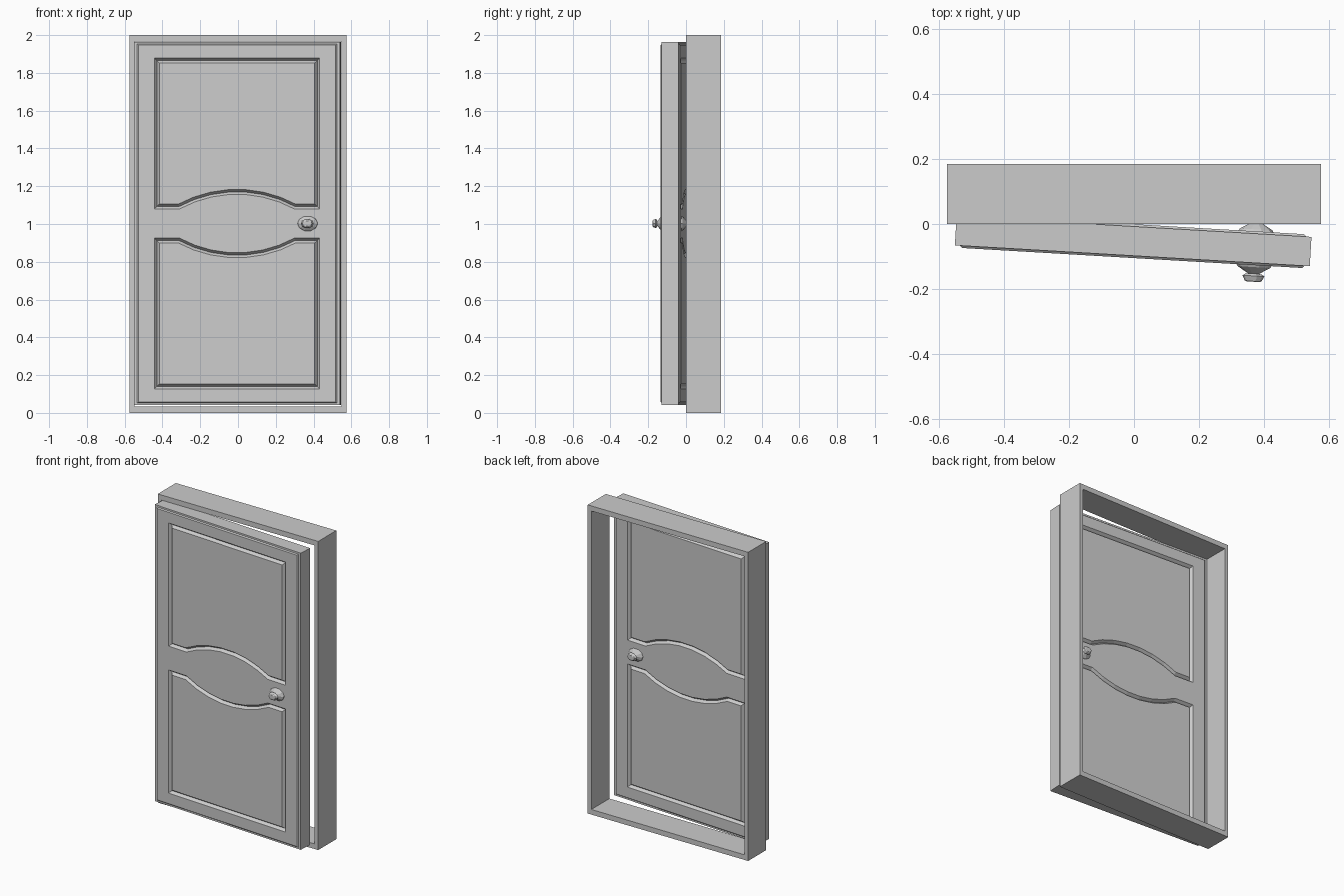
import bpy, bmesh, math
from mathutils import Vector

if "Cube" in bpy.data.objects:
    bpy.data.objects.remove(bpy.data.objects["Cube"], do_unlink=True)

grey = bpy.data.materials.new("plain_grey")
GREY = (0.6, 0.6, 0.6, 1)
grey.use_nodes = True
grey.diffuse_color = GREY
grey.node_tree.nodes["Principled BSDF"].inputs["Base Color"].default_value = GREY


def loop(bm, points, y):
    """Closed ring of vertices from (x, z) points at depth y."""
    return [bm.verts.new((x, y, z)) for x, z in points]


def bridge(bm, a, b):
    for i in range(len(a)):
        j = (i + 1) % len(a)
        bm.faces.new((a[i], a[j], b[j], b[i]))


def rect(hx, hz):
    return [(-hx, -hz), (hx, -hz), (hx, hz), (-hx, hz)]


def inset(points, d):
    """Mitred inward offset of a counter-clockwise outline."""
    out = []
    for i, p in enumerate(points):
        p, a, b = Vector(p), Vector(points[i - 1]), Vector(points[(i + 1) % len(points)])
        n1, n2 = [Vector((-e.y, e.x)).normalized() for e in (p - a, b - p)]
        out.append(tuple(p + (n1 + n2) * d / (1 + n1.dot(n2))))
    return out


def finish(bm, name, location=(0, 0, 0), angle=0):
    bmesh.ops.recalc_face_normals(bm, faces=bm.faces[:])
    mesh = bpy.data.meshes.new(name)
    bm.to_mesh(mesh)
    bm.free()
    mesh.materials.append(grey)
    ob = bpy.data.objects.new(name, mesh)
    ob.location = location
    ob.rotation_euler.z = angle
    bpy.context.collection.objects.link(ob)
    return ob


# Door frame: hollow rectangle
bm = bmesh.new()
rings = [loop(bm, rect(hx, hz), y) for hx, hz, y in
         ((0.575, 1, 0), (0.575, 1, 0.185), (0.549, 0.967, 0.185), (0.549, 0.967, 0))]
for i in range(4):
    bridge(bm, rings[i - 1], rings[i])
finish(bm, "door_frame", (0, 0, 1))

# Door pose: slightly ajar, hinged on the right
PLACE, SWING = (-0.0025, -0.0525, 1.0025), -0.0587
HALF, FACE = 0.045, 0.052

# Panel outline: rectangle with an arched lower edge
W, LOW, TOP, CHORD, SAG, STEPS = 0.438, 0.077, 0.875, 0.305, 0.078, 7
radius = (CHORD ** 2 + SAG ** 2) / (2 * SAG)
sweep = math.asin(CHORD / radius)
arch = []
for i in range(STEPS + 1):
    t = sweep * (2 * i / STEPS - 1)
    arch.append((radius * math.sin(t), LOW + SAG - radius * (1 - math.cos(t))))
upper = [(-W, LOW)] + arch + [(W, LOW), (W, TOP), (-W, TOP)]
lower = [(x, -z) for x, z in reversed(upper)]

# Door leaf: edge band, raised field and grooved panels on both sides
bm = bmesh.new()
edges = []
for side in (-1, 1):
    body = loop(bm, rect(0.546, 0.961), side * HALF)
    base = loop(bm, rect(0.53, 0.95), side * HALF)
    field = loop(bm, rect(0.523, 0.944), side * FACE)
    bridge(bm, body, base)
    bridge(bm, base, field)
    edges.append(body)
    borders = [field]
    for outline in (upper, lower):
        outer = loop(bm, outline, side * FACE)
        groove = loop(bm, inset(outline, 0.013), side * (FACE - 0.018))
        inner = loop(bm, inset(outline, 0.026), side * FACE)
        bridge(bm, outer, groove)
        bridge(bm, groove, inner)
        bm.faces.new(inner)
        borders.append(outer)
    rim = []
    for ring in borders:
        for i in range(len(ring)):
            pair = (ring[i - 1], ring[i])
            rim.append(bm.edges.get(pair) or bm.edges.new(pair))
    bmesh.ops.triangle_fill(bm, edges=rim, use_beauty=True, normal=(0, side, 0))
bridge(bm, *edges)
bmesh.ops.dissolve_limit(bm, angle_limit=0.01, verts=bm.verts[:], edges=bm.edges[:])
finish(bm, "door_leaf", PLACE, SWING)

# Door knobs: faceted turned profile (radius, distance from the door face)
PROFILE = ((0.054, 0), (0.05, 0.006), (0.017, 0.026), (0.026, 0.028),
           (0.034, 0.033), (0.026, 0.048), (0.02, 0.051))
SIDES = 10
for side, name in ((-1, "front_knob"), (1, "back_knob")):
    bm = bmesh.new()
    rings = []
    for r, d in PROFILE:
        turn = [math.tau * i / SIDES for i in range(SIDES)]
        points = [(0.375 + r * math.cos(a), 0.75 * r * math.sin(a)) for a in turn]
        rings.append(loop(bm, points, side * (FACE + d)))
    for a, b in zip(rings, rings[1:]):
        bridge(bm, a, b)
    bm.faces.new(rings[0])
    bm.faces.new(rings[-1])
    finish(bm, name, PLACE, SWING)
